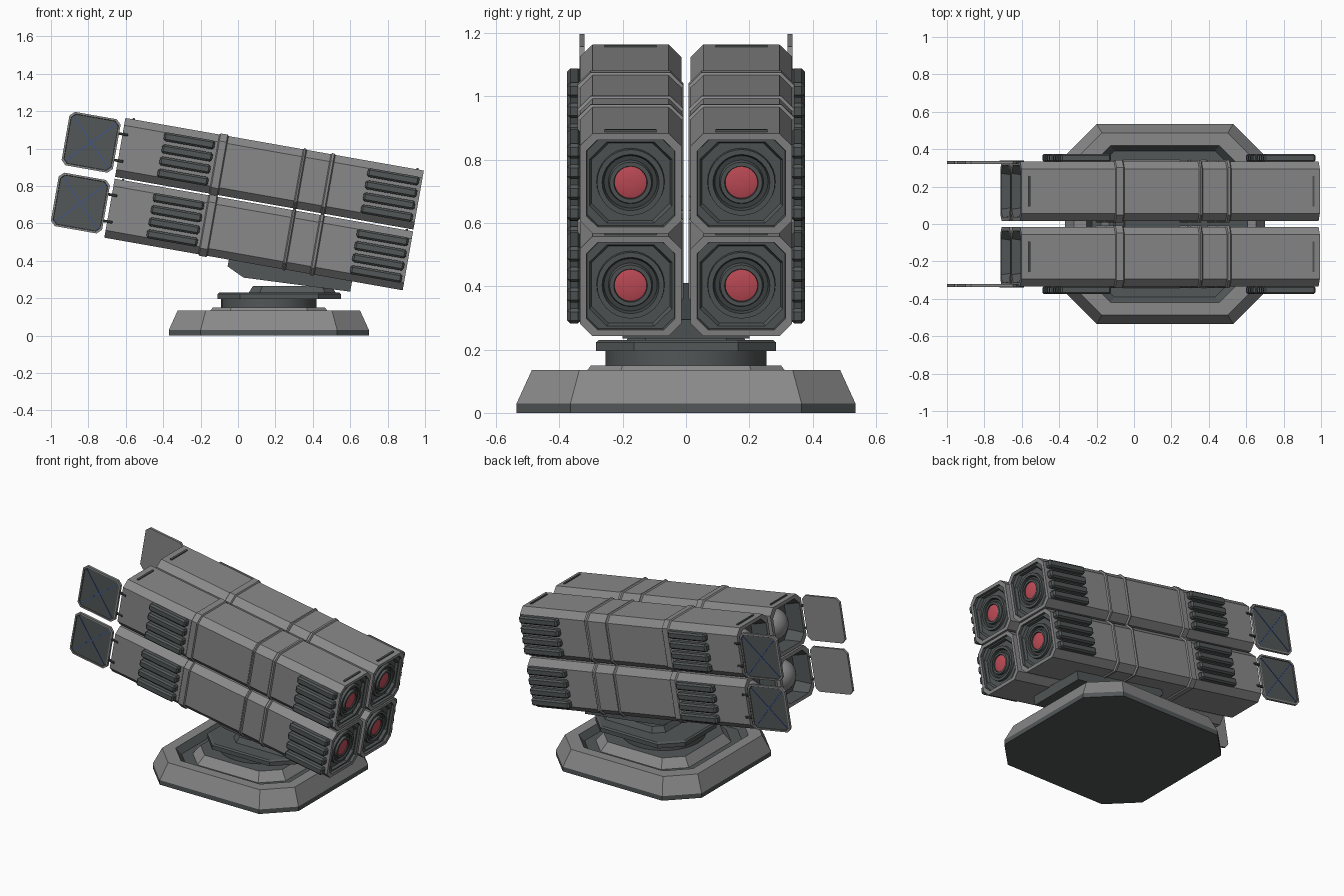
import bpy, bmesh, math
from mathutils import Matrix, Vector

if "Cube" in bpy.data.objects:
    bpy.data.objects.remove(bpy.data.objects["Cube"])


def material(name, rgb):
    m = bpy.data.materials.new(name)
    m.diffuse_color = (*rgb, 1)
    m.use_nodes = True
    m.node_tree.nodes["Principled BSDF"].inputs["Base Color"].default_value = m.diffuse_color
    return m


GREY = material("body grey", (0.25, 0.25, 0.255))
DARK = material("dark metal", (0.085, 0.095, 0.095))
BLACK = material("charcoal", (0.05, 0.056, 0.056))
RED = material("warhead red", (0.55, 0.075, 0.1))
BLUE = material("marking blue", (0.05, 0.09, 0.26))

I4 = Matrix.Identity(4)
# launcher frame: x along the tubes, origin at the rear centre of the lower row
POD = Matrix.Translation((-0.687, 0, 0.681)) @ Matrix.Rotation(math.radians(10), 4, 'Y')
# turns a loft's z axis into the tube direction
ALONG = Matrix(((0, 0, 1), (1, 0, 0), (0, 1, 0))).to_4x4()


def finish(name, bm, mats, matrix, smooth=False):
    bmesh.ops.transform(bm, matrix=matrix, verts=bm.verts)
    bmesh.ops.recalc_face_normals(bm, faces=bm.faces)
    me = bpy.data.meshes.new(name)
    bm.to_mesh(me)
    bm.free()
    ob = bpy.data.objects.new(name, me)
    bpy.context.collection.objects.link(ob)
    for m in mats:
        me.materials.append(m)
    if smooth:
        bpy.ops.object.select_all(action='DESELECT')
        ob.select_set(True)
        bpy.context.view_layer.objects.active = ob
        bpy.ops.object.shade_smooth_by_angle(angle=math.radians(35))
    return ob


def octagon(hx, hy, c, z):
    return [(hx, -hy + c, z), (hx, hy - c, z), (hx - c, hy, z), (-hx + c, hy, z),
            (-hx, hy - c, z), (-hx, -hy + c, z), (-hx + c, -hy, z), (hx - c, -hy, z)]


def circle(r, z, n=32):
    return [(r * math.cos(2 * math.pi * i / n), r * math.sin(2 * math.pi * i / n), z)
            for i in range(n)]


def loft(name, rings, mats, matrix, slots=None, smooth=False):
    """Skin through rings; slots = material of first cap, each strip, last cap."""
    bm = bmesh.new()
    loops = [[bm.verts.new(p) for p in ring] for ring in rings]
    slots = slots or [0] * (len(rings) + 1)
    n = len(rings[0])
    bm.faces.new(loops[0][::-1]).material_index = slots[0]
    for k in range(len(loops) - 1):
        a, b = loops[k], loops[k + 1]
        for i in range(n):
            j = (i + 1) % n
            bm.faces.new((a[i], a[j], b[j], b[i])).material_index = slots[k + 1]
    bm.faces.new(loops[-1]).material_index = slots[-1]
    return finish(name, bm, mats, matrix, smooth)


def box(name, size, loc, mat, matrix=I4, bevel=0.0):
    bm = bmesh.new()
    bmesh.ops.create_cube(bm, size=1)
    bmesh.ops.scale(bm, vec=size, verts=bm.verts)
    if bevel:
        bmesh.ops.bevel(bm, geom=bm.edges[:], offset=bevel, segments=1, affect='EDGES')
    return finish(name, bm, [mat], matrix @ Matrix.Translation(loc))


# ---- base: octagonal plinth with dark foot and sunken top
BASE = Matrix.Translation((0.165, 0, 0))
loft("base_plinth", [octagon(0.535, 0.535, 0.17, 0), octagon(0.535, 0.535, 0.17, 0.03),
                     octagon(0.487, 0.487, 0.15, 0.135), octagon(0.42, 0.42, 0.13, 0.135),
                     octagon(0.39, 0.39, 0.12, 0.095)],
     [GREY, DARK], BASE, [1, 1, 0, 0, 1, 1])
loft("base_step", [octagon(0.345, 0.345, 0.12, 0.09), octagon(0.3, 0.3, 0.1, 0.15)],
     [GREY, DARK], BASE, [0, 0, 1])
loft("turntable_neck", [circle(0.255, 0.14), circle(0.255, 0.2)], [DARK], BASE, smooth=True)
loft("turntable_slab", [octagon(0.33, 0.285, 0.12, 0.195), octagon(0.33, 0.285, 0.12, 0.222),
                        octagon(0.32, 0.275, 0.117, 0.23)],
     [DARK], Matrix.Translation((0.22, 0, 0)))
loft("turntable_pad", [octagon(0.235, 0.19, 0.06, 0.225), octagon(0.21, 0.17, 0.05, 0.265)],
     [DARK], Matrix.Translation((0.29, 0, 0)))

# ---- cradle wedge under the tubes
bm = bmesh.new()
prof = [(0.676, -0.155), (0.676, -0.197), (0.77, -0.241), (1.345, -0.216), (1.345, -0.155)]
ends = [[bm.verts.new((s, y, t)) for s, t in prof] for y in (-0.2, 0.2)]
bm.faces.new(ends[0])
bm.faces.new(ends[1][::-1])
for i in range(len(prof)):
    j = (i + 1) % len(prof)
    bm.faces.new((ends[0][i], ends[1][i], ends[1][j], ends[0][j]))
finish("cradle", bm, [DARK], POD)

# ---- tube section: (position, inset, chamfer, material of strip leading to it)
LENGTH = 1.62
tube = [(0.11, 0.03, 0.05, 1), (0.0, 0.022, 0.042, 1), (0.0, 0.0, 0.04, 0)]
for start, end in ((0.51, 0.56), (0.965, 0.985), (1.115, 1.14)):      # raised bands
    tube += [(start, 0, 0.04, 0), (start + 0.006, -0.007, 0.041, 0),
             (end - 0.006, -0.007, 0.041, 0), (end, 0, 0.04, 0)]
tube += [(LENGTH, 0, 0.04, 0), (LENGTH, 0.02, 0.036, 0), (1.604, 0.022, 0.036, 1),
         (1.604, 0.03, 0.055, 1), (1.588, 0.036, 0.055, 1)]
H = 0.16

for row, t in (("lower", 0.0), ("upper", 0.33)):
    for side in (-1, 1):
        tag = f"{row}_{'left' if side > 0 else 'right'}"
        T = POD @ Matrix.Translation((0, side * 0.175, t))
        A = T @ ALONG
        loft("tube_" + tag, [octagon(H - i, H - i, c, s) for s, i, c, m in tube],
             [GREY, DARK], A, [1] + [m for *_, m in tube[1:]] + [1])

        # front nozzle rings around the red tip
        rings = [(0.108, 1.58), (0.106, 1.605), (0.09, 1.605), (0.084, 1.592), (0.07, 1.592),
                 (0.066, 1.608), (0.053, 1.608), (0.051, 1.6)]
        loft("nozzle_" + tag, [circle(r, s) for r, s in rings], [DARK, BLACK], A,
             [0, 0, 0, 1, 1, 0, 0, 1, 0], smooth=True)
        loft("warhead_" + tag, [circle(0.0505, 1.59), circle(0.0505, 1.601),
                                circle(0.035, 1.605), circle(0.01, 1.606)],
             [RED], A, smooth=True)

        # rear dome inside the open end
        dome = [(0.1 * math.cos(a), 0.115 - 0.09 * math.sin(a))
                for a in (math.radians(d) for d in (0, 15, 30, 45, 60, 75, 86))]
        loft("rear_dome_" + tag, [circle(r, s) for r, s in reversed(dome)], [GREY], A,
             smooth=True)

        # grille slats on the outer side, rear and front groups
        for group, s0, s1 in (("rear", 0.22, 0.495), ("front", 1.325, 1.605)):
            for k in range(4):
                box(f"{group}_slat_{tag}_{k}", (s1 - s0, 0.045, 0.048),
                    ((s0 + s1) / 2, side * 0.178, (k - 1.5) * 0.066), DARK, T, 0.01)

        # thin lips on top at both ends
        for s in (0.045, 1.585):
            box(f"top_lip_{tag}", (0.012, 0.165, 0.01), (s, 0, H + 0.002), DARK, T)

        # opened rear door with framed panel and diagonal cross
        D = T @ Matrix.Translation((-0.158, 0, 0)) @ Matrix(
            ((1, 0, 0, 0), (0, 0, side, 0), (0, 1, 0, 0), (0, 0, 0, 1)))
        loft("door_" + tag, [octagon(0.139, 0.145, 0.025, 0.145), octagon(0.139, 0.145, 0.025, 0.161),
                             octagon(0.129, 0.135, 0.022, 0.161), octagon(0.127, 0.133, 0.022, 0.157)],
             [GREY, DARK], D, [0, 0, 0, 1, 1])
        for sign in (-1, 1):
            box("door_cross_" + tag, (0.34, 0.006, 0.004), (0, 0, 0.158), BLUE,
                D @ Matrix.Rotation(sign * math.atan2(0.133, 0.127), 4, 'Z'))
            # hinges joining the door to the tube
            box("hinge_" + tag, (0.05, 0.016, 0.014),
                (0.004, side * 0.157, sign * 0.072), BLACK, T, 0.003)
